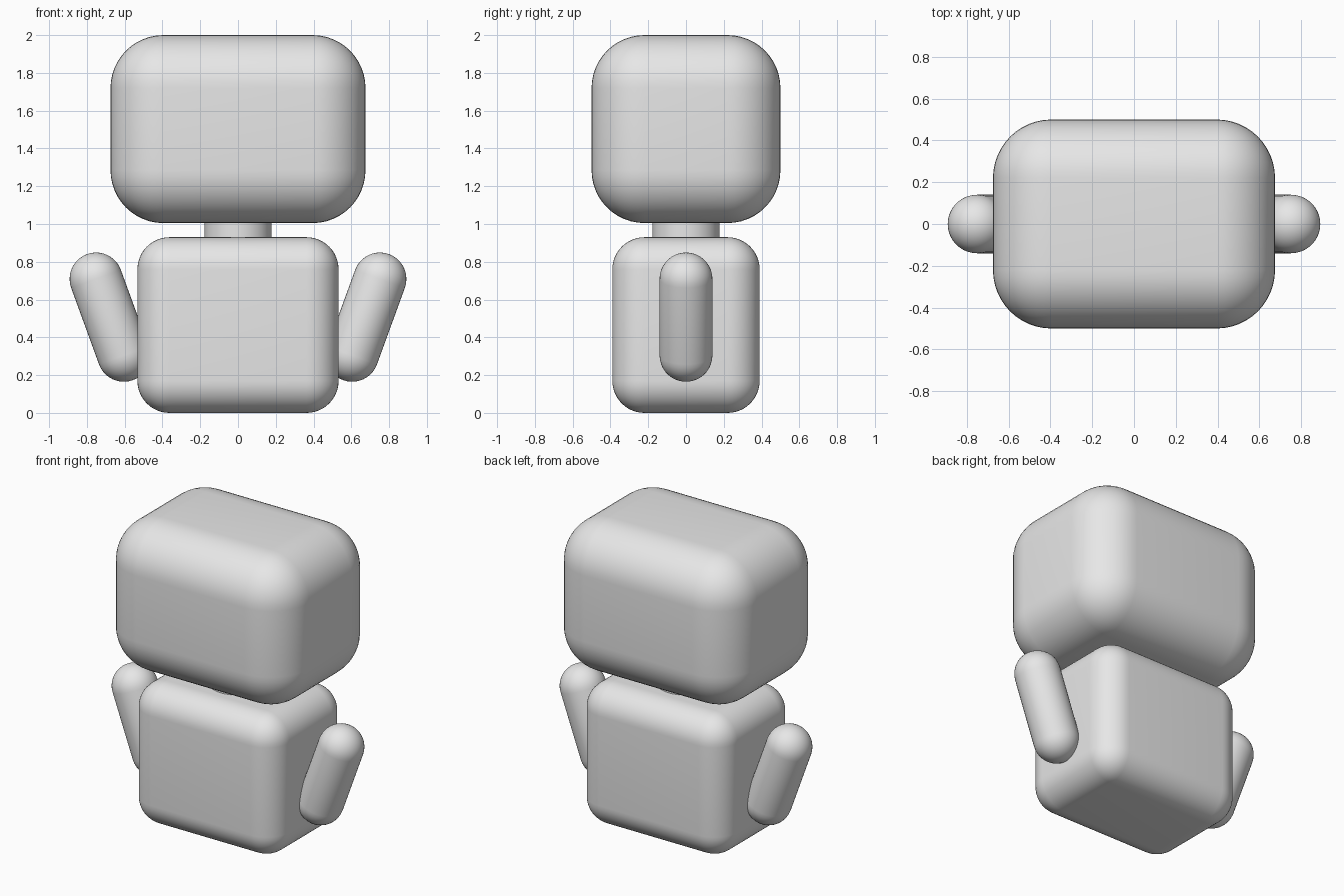
import bpy, bmesh, math
from mathutils import Matrix

if "Cube" in bpy.data.objects:
    bpy.data.objects.remove(bpy.data.objects["Cube"], do_unlink=True)

grey = bpy.data.materials.new("plain_grey")
grey.use_nodes = True
grey.diffuse_color = (0.8, 0.8, 0.8, 1)
grey.node_tree.nodes["Principled BSDF"].inputs["Base Color"].default_value = (0.8, 0.8, 0.8, 1)


def add_part(name, bm, location, tilt=0.0):
    """Turn a bmesh into a smooth-shaded grey object."""
    mesh = bpy.data.meshes.new(name)
    bmesh.ops.recalc_face_normals(bm, faces=bm.faces)
    bm.to_mesh(mesh)
    bm.free()
    mesh.materials.append(grey)
    obj = bpy.data.objects.new(name, mesh)
    bpy.context.collection.objects.link(obj)
    obj.location = location
    obj.rotation_euler.y = tilt
    bpy.ops.object.select_all(action="DESELECT")
    obj.select_set(True)
    bpy.context.view_layer.objects.active = obj
    bpy.ops.object.shade_smooth_by_angle(angle=math.radians(40))
    return obj


def rounded_box(name, size, center_z, radius):
    bm = bmesh.new()
    bmesh.ops.create_cube(bm, size=1, matrix=Matrix.Diagonal((*size, 1)))
    bmesh.ops.bevel(bm, geom=bm.edges[:], offset=radius, offset_type="OFFSET",
                    segments=12, profile=0.5, affect="EDGES")
    return add_part(name, bm, (0, 0, center_z))


def capsule(name, radius, length, location, tilt, steps=10):
    """Lathe a half outline with round ends around z."""
    bm = bmesh.new()
    outline = []
    for end in (-1, 1):
        for i in range(steps + 1):
            a = math.pi / 2 * (i / steps if end > 0 else i / steps - 1)
            outline.append(bm.verts.new((radius * math.cos(a), 0,
                                         end * length / 2 + radius * math.sin(a))))
    edges = [bm.edges.new(pair) for pair in zip(outline, outline[1:])]
    bmesh.ops.spin(bm, geom=outline + edges, cent=(0, 0, 0), axis=(0, 0, 1),
                   angle=math.tau, steps=40)
    bmesh.ops.remove_doubles(bm, verts=bm.verts, dist=0.0005)
    return add_part(name, bm, location, tilt)


# Head and body
rounded_box("head", (1.35, 1.0, 0.995), 1.5025, 0.28)
rounded_box("body", (1.065, 0.78, 0.93), 0.465, 0.17)

# Neck
bm = bmesh.new()
bmesh.ops.create_cone(bm, cap_ends=True, segments=48, radius1=0.178, radius2=0.178, depth=0.2)
add_part("neck", bm, (0, 0, 0.965))

# Raised arms, leaning outward
for side, label in ((1, "left"), (-1, "right")):
    capsule(label + "_arm", 0.14, 0.43, (side * 0.678, 0, 0.507), side * math.radians(20))
